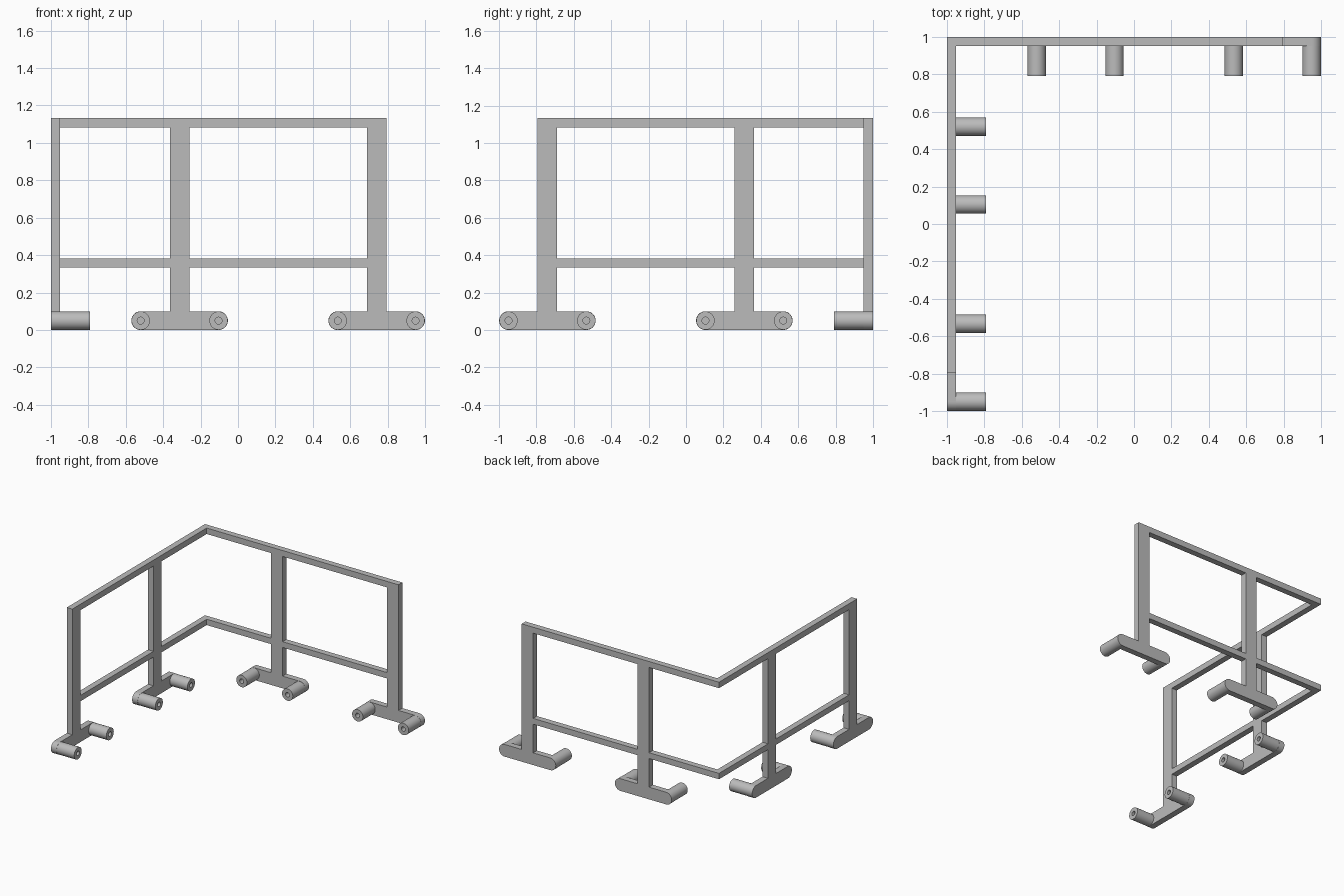
import bpy, bmesh, math
from mathutils import Matrix, Vector

if "Cube" in bpy.data.objects:
    bpy.data.objects.remove(bpy.data.objects["Cube"], do_unlink=True)

metal = bpy.data.materials.new("light_grey_metal")
metal.use_nodes = True
GREY = (0.5, 0.5, 0.5, 1)
metal.diffuse_color = GREY
metal.node_tree.nodes["Principled BSDF"].inputs["Base Color"].default_value = GREY

OUT, IN, PEG_END = 1.0, 0.95, 0.79      # depth positions of the back run
POSTS = {"inner": -0.312, "end": 0.741}
HALF_POST, HALF_FOOT, R = 0.052, 0.208, 0.05
# Reflection across the diagonal through the corner: back run <-> right run
DIAGONAL = Matrix(((0, -1, 0, 0), (-1, 0, 0, 0), (0, 0, 1, 0), (0, 0, 0, 1)))


def finish(name, bm, smooth=False):
    bmesh.ops.recalc_face_normals(bm, faces=bm.faces)
    mesh = bpy.data.meshes.new(name)
    bm.to_mesh(mesh)
    bm.free()
    mesh.materials.append(metal)
    ob = bpy.data.objects.new(name, mesh)
    bpy.context.collection.objects.link(ob)
    if smooth:
        bpy.ops.object.select_all(action="DESELECT")
        ob.select_set(True)
        bpy.context.view_layer.objects.active = ob
        bpy.ops.object.shade_smooth_by_angle(angle=math.radians(35))


def mirrored_pair(name, build):
    for side, matrix in (("back", Matrix()), ("right", DIAGONAL)):
        bm = build()
        bm.transform(matrix)
        finish(f"{side}_{name}", bm, smooth=True)


def frame():
    """Posts and rails as a grid of filled cells, mitred at the corner."""
    bm = bmesh.new()
    xs = [-OUT, POSTS["inner"] - HALF_POST, POSTS["inner"] + HALF_POST,
          POSTS["end"] - HALF_POST, POSTS["end"] + HALF_POST]
    zs = [2 * R, 0.335, 0.383, 1.083, 1.132]
    for i in range(4):
        for k in range(4):
            if i % 2 or k % 2:      # odd columns are posts, odd rows are rails
                bm.faces.new([bm.verts.new((xs[a], OUT, zs[b])) for a, b in
                              ((i, k), (i + 1, k), (i + 1, k + 1), (i, k + 1))])
    bmesh.ops.remove_doubles(bm, verts=bm.verts, dist=1e-4)
    ext = bmesh.ops.extrude_face_region(bm, geom=bm.faces[:], use_keep_orig=True)
    for v in (g for g in ext["geom"] if isinstance(g, bmesh.types.BMVert)):
        v.co.y = IN
        if v.co.x < -0.99:
            v.co.x = -IN
    # Open the mitre so that both runs weld into one piece
    mitre = [f for f in bm.faces if all(v.co.x < -0.94 for v in f.verts)]
    bmesh.ops.delete(bm, geom=mitre, context="FACES")
    dup = bmesh.ops.duplicate(bm, geom=bm.verts[:] + bm.edges[:] + bm.faces[:])
    verts = [g for g in dup["geom"] if isinstance(g, bmesh.types.BMVert)]
    bmesh.ops.transform(bm, matrix=DIAGONAL, verts=verts)
    bmesh.ops.remove_doubles(bm, verts=bm.verts, dist=1e-4)
    return bm


def foot_plate(cx):
    """Bar with two round ends."""
    bm = bmesh.new()
    n = 16
    ring = []
    for sign in (1, -1):
        for i in range(n + 1):
            a = math.pi * i / n - math.pi / 2
            ring.append(bm.verts.new((cx + sign * (HALF_FOOT + R * math.cos(a)),
                                      OUT, R + sign * R * math.sin(a))))
    face = bm.faces.new(ring)
    ext = bmesh.ops.extrude_face_region(bm, geom=[face], use_keep_orig=True)
    moved = [g for g in ext["geom"] if isinstance(g, bmesh.types.BMVert)]
    bmesh.ops.translate(bm, verts=moved, vec=(0, IN - OUT, 0))
    return bm


def peg(cx):
    """Round peg with a blind bore in its free end."""
    bm = bmesh.new()
    outer, bore = 0.049, 0.0185
    profile = [(0, IN - 0.01), (bore, IN - 0.01), (bore, PEG_END),
               (outer, PEG_END), (outer, IN + 0.01)]
    verts = [bm.verts.new((cx + r, y, R)) for r, y in profile]
    edges = [bm.edges.new(p) for p in zip(verts, verts[1:])]
    bmesh.ops.spin(bm, geom=verts + edges, cent=Vector((cx, 0, R)), axis=(0, 1, 0),
                   angle=math.tau, steps=32)
    bmesh.ops.remove_doubles(bm, verts=bm.verts, dist=1e-4)
    rim = [e for e in bm.edges if e.is_boundary]
    bmesh.ops.holes_fill(bm, edges=rim, sides=0)
    return bm


finish("railing_frame", frame())
for label, cx in POSTS.items():
    mirrored_pair(f"{label}_foot_plate", lambda: foot_plate(cx))
    for number, s in enumerate((-1, 1), 1):
        mirrored_pair(f"{label}_foot_peg_{number}", lambda: peg(cx + s * HALF_FOOT))
